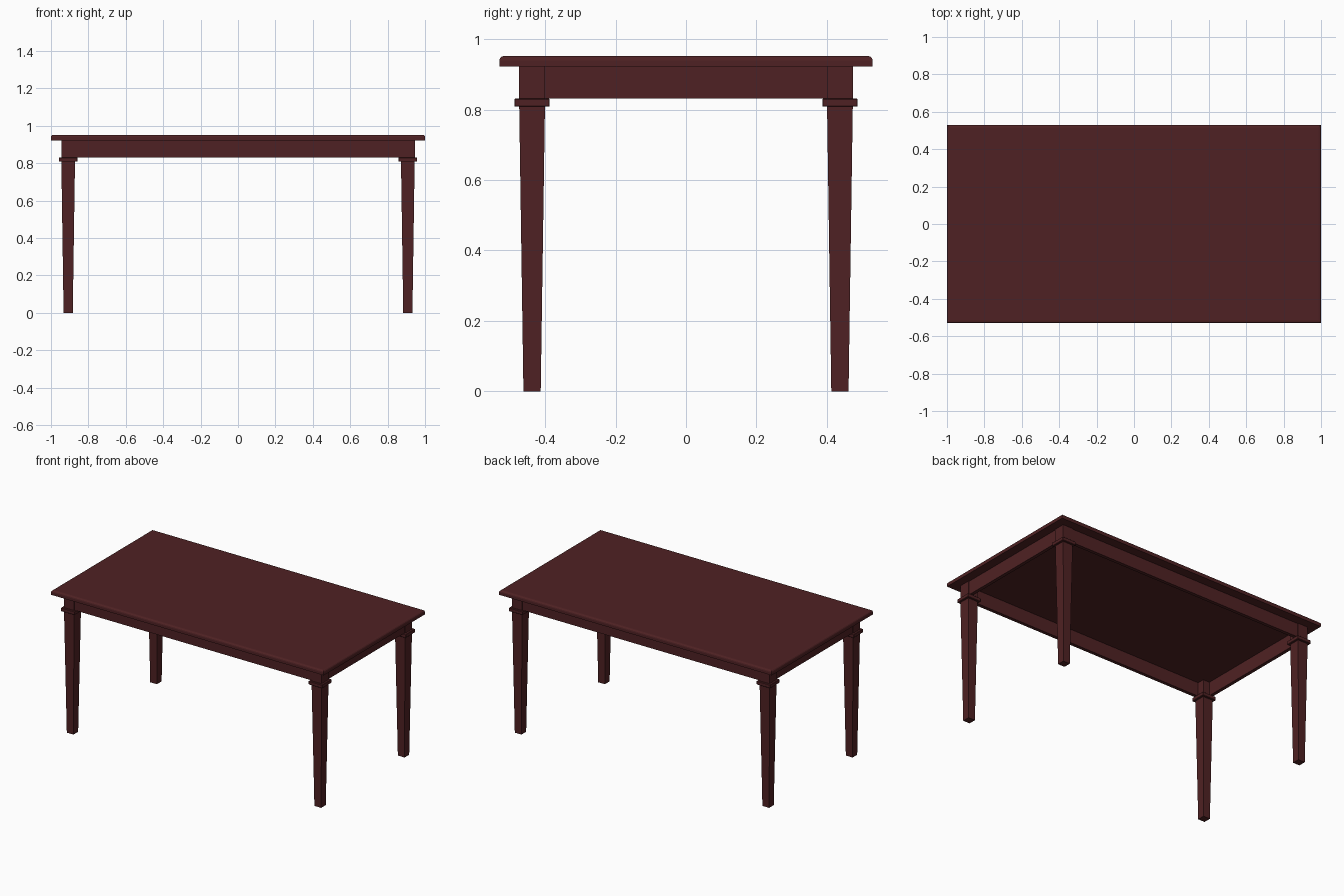
import bpy, bmesh

if "Cube" in bpy.data.objects:
    bpy.data.objects.remove(bpy.data.objects["Cube"])

wood = bpy.data.materials.new("dark mahogany")
wood.diffuse_color = (0.078, 0.0155, 0.017, 1)
wood.use_nodes = True
wood.node_tree.nodes["Principled BSDF"].inputs["Base Color"].default_value = wood.diffuse_color


def prism(name, cx, cy, z0, z1, bottom, top=None, bevel=0, segments=1, top_only=False):
    """Box between z0 and z1 with (x, y) sizes for its bottom and top ends."""
    top = top or bottom
    bm = bmesh.new()
    bmesh.ops.create_cube(bm, size=1)
    for v in bm.verts:
        sx, sy = top if v.co.z > 0 else bottom
        v.co = (cx + v.co.x * sx, cy + v.co.y * sy, z1 if v.co.z > 0 else z0)
    if bevel:
        edges = [e for e in bm.edges
                 if not top_only or all(v.co.z > z1 - 1e-5 for v in e.verts)]
        bmesh.ops.bevel(bm, geom=edges, offset=bevel, segments=segments,
                        profile=0.5, affect='EDGES')
    me = bpy.data.meshes.new(name)
    bm.to_mesh(me)
    bm.free()
    me.materials.append(wood)
    ob = bpy.data.objects.new(name, me)
    bpy.context.collection.objects.link(ob)
    return ob


LX, LY = 0.908, 0.437      # leg centres
BLOCK = 0.074              # width of leg head
APRON_T, INSET = 0.022, 0.005

# Table top with rounded upper edge
prism("table_top", 0, 0, 0.922, 0.952, (2.0, 1.06), bevel=0.013, segments=3, top_only=True)

# Legs: tapered shaft, collar and square head
for sx, xn in ((-1, "left"), (1, "right")):
    for sy, yn in ((-1, "front"), (1, "back")):
        x, y, tag = sx * LX, sy * LY, f"{yn}_{xn}"
        prism(f"leg_{tag}", x, y, 0, 0.808, (0.049, 0.049), (0.073, 0.073))
        prism(f"leg_collar_{tag}", x, y, 0.808, 0.831, (0.1, 0.1), bevel=0.002)
        prism(f"leg_head_{tag}", x, y, 0.831, 0.922, (BLOCK, BLOCK))

# Aprons between the leg heads
off = BLOCK / 2 - INSET - APRON_T / 2
for s, yn, xn in ((-1, "front", "left"), (1, "back", "right")):
    prism(f"apron_{yn}", 0, s * (LY + off), 0.831, 0.922, (2 * LX - BLOCK, APRON_T))
    prism(f"apron_{xn}", s * (LX + off), 0, 0.831, 0.922, (APRON_T, 2 * LY - BLOCK))
